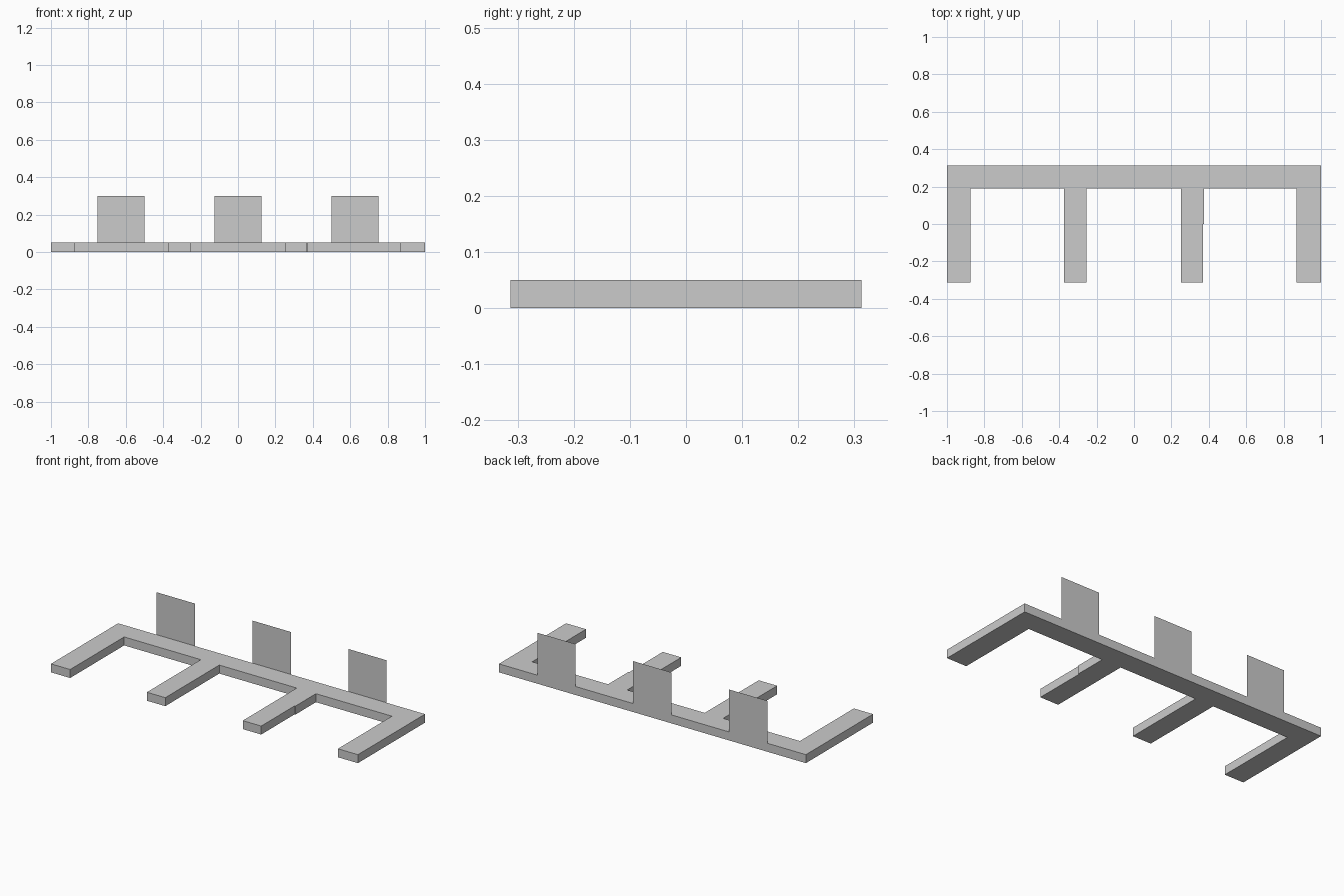
import bpy, bmesh

if "Cube" in bpy.data.objects:
    bpy.data.objects.remove(bpy.data.objects["Cube"])

FRONT, BACK, INNER = -0.3125, 0.3125, 0.19
HEIGHT, TOP = 0.05, 0.30


def make_object(name, bm):
    mesh = bpy.data.meshes.new(name)
    bm.to_mesh(mesh)
    bm.free()
    obj = bpy.data.objects.new(name, mesh)
    bpy.context.collection.objects.link(obj)
    return obj


# comb-shaped base: back rail with four prongs, drawn as one outline
prongs = [(-1.0, -0.875), (-0.375, -0.255), (0.25, 0.37), (0.87, 1.0)]
outline = [(-1.0, BACK)]
for i, (left, right) in enumerate(prongs):
    if i > 0:
        outline.append((left, INNER))
    outline += [(left, FRONT), (right, FRONT)]
    if i == 2:  # small step halfway along the third prong
        outline += [(right, 0.0), (0.375, 0.0), (0.375, INNER)]
    elif i < 3:
        outline.append((right, INNER))
outline.append((1.0, BACK))

bm = bmesh.new()
face = bm.faces.new([bm.verts.new((x, y, 0)) for x, y in outline])
ext = bmesh.ops.extrude_face_region(bm, geom=[face])
bmesh.ops.translate(bm, vec=(0, 0, HEIGHT),
                    verts=[v for v in ext["geom"] if isinstance(v, bmesh.types.BMVert)])
bmesh.ops.recalc_face_normals(bm, faces=bm.faces)
make_object("comb_base", bm)

# thin upright panels along the back edge
for i, x in enumerate((-0.625, 0.0, 0.625)):
    bm = bmesh.new()
    corners = [(x - 0.125, HEIGHT), (x + 0.125, HEIGHT), (x + 0.125, TOP), (x - 0.125, TOP)]
    bm.faces.new([bm.verts.new((px, BACK, pz)) for px, pz in corners])
    make_object(f"upright_panel_{i + 1}", bm)
